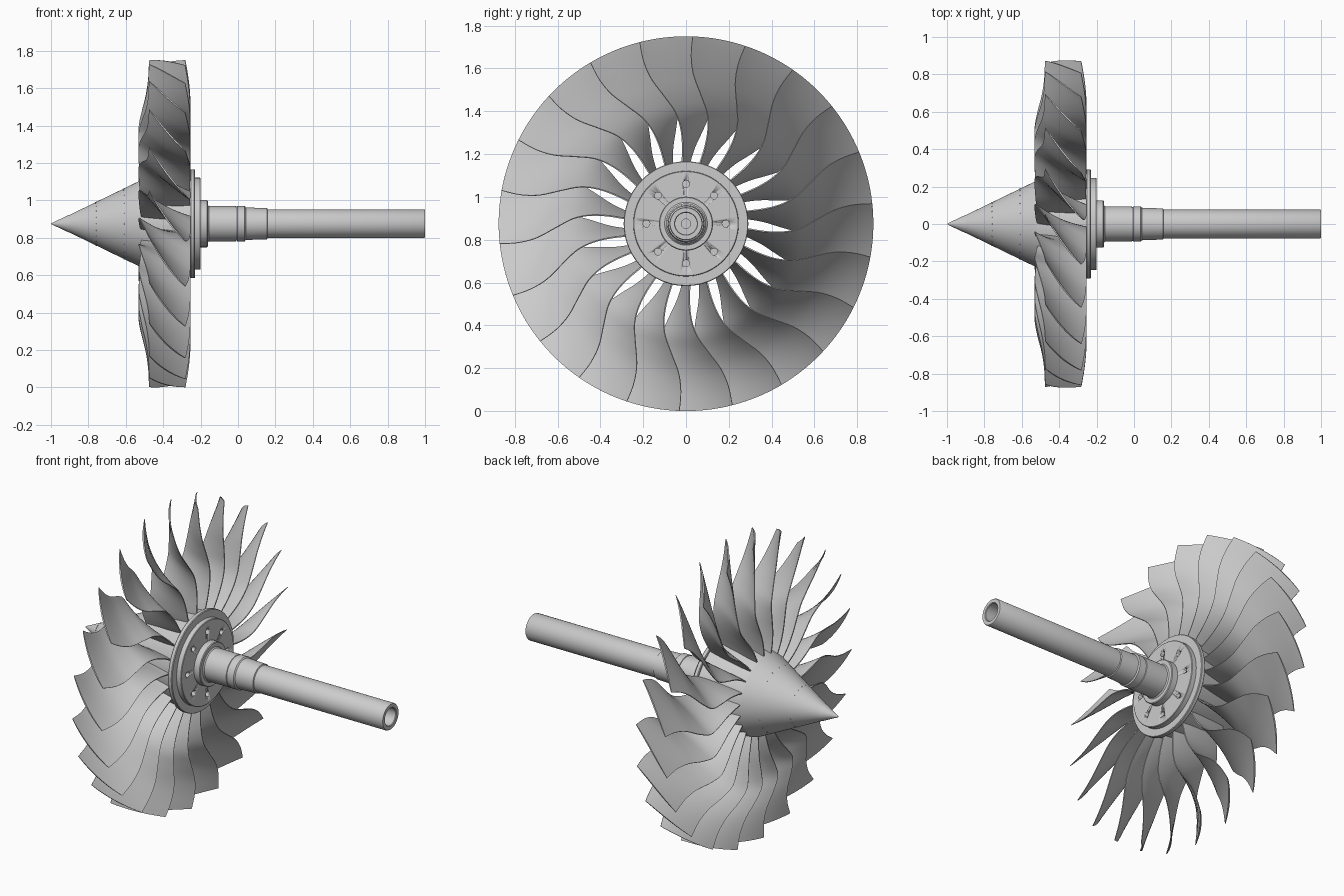
import bpy, bmesh, math
from mathutils import Vector, Matrix

if "Cube" in bpy.data.objects:
    bpy.data.objects.remove(bpy.data.objects["Cube"])

AXIS_Z = 0.875
BLADES = 22


def make_object(name, bm, angle=35):
    bmesh.ops.recalc_face_normals(bm, faces=bm.faces)
    me = bpy.data.meshes.new(name)
    bm.to_mesh(me)
    bm.free()
    me.shade_smooth()
    me.set_sharp_from_angle(angle=math.radians(angle))
    ob = bpy.data.objects.new(name, me)
    ob.location.z = AXIS_Z
    bpy.context.collection.objects.link(ob)
    return ob


def lathe(name, profile, seg=96):
    """Turn (x, radius) points around the x axis; ends at radius 0 are closed."""
    bm = bmesh.new()
    rings = []
    for x, r in profile:
        if r == 0:
            rings.append([bm.verts.new((x, 0, 0))] * seg)
        else:
            rings.append([bm.verts.new((x, r * math.cos(2 * math.pi * k / seg),
                                        r * math.sin(2 * math.pi * k / seg))) for k in range(seg)])
    for a, b in zip(rings, rings[1:]):
        for k in range(seg):
            j = (k + 1) % seg
            corners = list(dict.fromkeys((a[k], a[j], b[j], b[k])))
            if len(corners) > 2:
                bm.faces.new(corners)
    return make_object(name, bm)


def rods(name, items, radius, depth, seg):
    """Small cylinders at (centre, direction) pairs, joined in one mesh."""
    bm = bmesh.new()
    for centre, direction in items:
        rot = Vector(direction).to_track_quat('Z', 'Y').to_matrix().to_4x4()
        bmesh.ops.create_cone(bm, cap_ends=True, segments=seg, radius1=radius, radius2=radius,
                              depth=depth, matrix=Matrix.Translation(centre) @ rot)
    return make_object(name, bm)


def around(count, x, r, offset=0.0):
    for k in range(count):
        a = offset + 2 * math.pi * k / count
        yield Vector((x, r * math.cos(a), r * math.sin(a))), math.cos(a), math.sin(a)


# Nose cap, spinner cone and hub
lathe("nose_cap", [(-1, 0), (-0.995, 0.004), (-0.902, 0.048), (-0.902, 0)])
lathe("spinner", [(-0.902, 0), (-0.902, 0.046), (-0.898, 0.0485), (-0.52, 0.232), (-0.52, 0)])
lathe("hub", [(-0.52, 0), (-0.52, 0.232), (-0.4, 0.262), (-0.25, 0.28), (-0.25, 0)])

# Spinner screws in two rings
screws = []
for x, r in ((-0.76, 0.1155), (-0.61, 0.1883)):
    for p, c, s in around(20, x, r):
        screws.append((p, (-0.437, 0.9 * c, 0.9 * s)))
rods("spinner_screws", screws, 0.0035, 0.004, 10)

# Rear flange with eight bolt holes
lathe("hub_rim", [(-0.256, 0), (-0.256, 0.288), (-0.252, 0.291), (-0.234, 0.291), (-0.23, 0.288), (-0.23, 0)])
flange = lathe("bolt_flange", [(-0.24, 0), (-0.24, 0.246), (-0.203, 0.246), (-0.2, 0.243), (-0.2, 0)])
holes = rods("bolt_hole_cutter", [(p, (1, 0, 0)) for p, c, s in around(8, -0.2, 0.185)], 0.016, 0.06, 24)
holes.hide_render = True
holes.hide_viewport = True
cut = flange.modifiers.new("bolt_holes", 'BOOLEAN')
cut.operation = 'DIFFERENCE'
cut.solver = 'EXACT'
cut.object = holes

# Stepped hollow shaft
lathe("shaft", [(-0.21, 0), (-0.21, 0.126), (-0.165, 0.126), (-0.161, 0.122), (-0.161, 0.1), (-0.155, 0.094),
                (-0.012, 0.094), (-0.01, 0.091), (-0.006, 0.091), (-0.004, 0.094),
                (0.036, 0.094), (0.042, 0.087), (0.155, 0.083), (0.158, 0.077),
                (0.995, 0.077), (1, 0.074), (1, 0.054), (0.996, 0.051),
                (-0.1, 0.051), (-0.1, 0.022), (-0.2, 0.022), (-0.2, 0)])

# Blade stations: radius, trailing-edge angle, angular chord, leading x, trailing x, half thickness
STATIONS = [
    (0.22, -10.5, 5.0, -0.515, -0.258, 0.0095),
    (0.29, -11.0, 7.0, -0.522, -0.257, 0.0090),
    (0.36, -11.8, 9.0, -0.526, -0.256, 0.0085),
    (0.44, -11.3, 13.0, -0.530, -0.255, 0.0075),
    (0.52, -9.0, 17.0, -0.530, -0.255, 0.0070),
    (0.60, -4.8, 18.3, -0.515, -0.255, 0.0065),
    (0.69, -1.0, 18.3, -0.492, -0.257, 0.0058),
    (0.78, 0.3, 18.0, -0.479, -0.266, 0.0050),
    (0.875, 0.0, 17.8, -0.475, -0.282, 0.0042),
]


def smooth_stations(sub=4):
    """Catmull-Rom through the stations."""
    n = len(STATIONS)
    for i in range(n - 1):
        p = [STATIONS[min(max(i + d, 0), n - 1)] for d in (-1, 0, 1, 2)]
        for k in range(sub):
            t = k / sub
            yield [0.5 * (2 * b + (c - a) * t + (2 * a - 5 * b + 4 * c - d) * t * t
                          + (3 * b - a - 3 * c + d) * t ** 3) for a, b, c, d in zip(*p)]
    yield STATIONS[-1]


def blade_mesh(chord=12):
    bm = bmesh.new()
    loops = []
    for r, te, w, x0, x1, half in smooth_stations():
        arc = math.radians(w) * r
        length = math.hypot(arc, x1 - x0)
        nx, ns = -arc / length, (x1 - x0) / length
        sides = []
        for sign in (1, -1):
            row = []
            for k in range(chord + 1):
                t = k / chord
                h = sign * half * (0.35 + 0.65 * math.sin(math.pi * t) ** 0.8)
                x = x0 + (x1 - x0) * t + nx * h
                turn = (1 - t) - 0.3 * t * (1 - t)
                a = math.radians(te - w * turn) + ns * h / r
                row.append(bm.verts.new((x, r * math.cos(a), r * math.sin(a))))
            sides.append(row)
        loops.append(sides[0] + sides[1][::-1])
    m = len(loops[0])
    for a, b in zip(loops, loops[1:]):
        for k in range(m):
            j = (k + 1) % m
            bm.faces.new((a[k], a[j], b[j], b[k]))
    for end in (loops[0], loops[-1]):
        for k in range(chord):
            bm.faces.new((end[k], end[k + 1], end[m - 2 - k], end[m - 1 - k]))
    return bm


# Ring of fan blades sharing one mesh
first = make_object("fan_blade_01", blade_mesh(), 40)
for k in range(BLADES):
    ob = first
    if k:
        ob = first.copy()
        ob.name = f"fan_blade_{k + 1:02d}"
        bpy.context.collection.objects.link(ob)
    ob.rotation_euler.x = math.radians(88) + 2 * math.pi * k / BLADES
